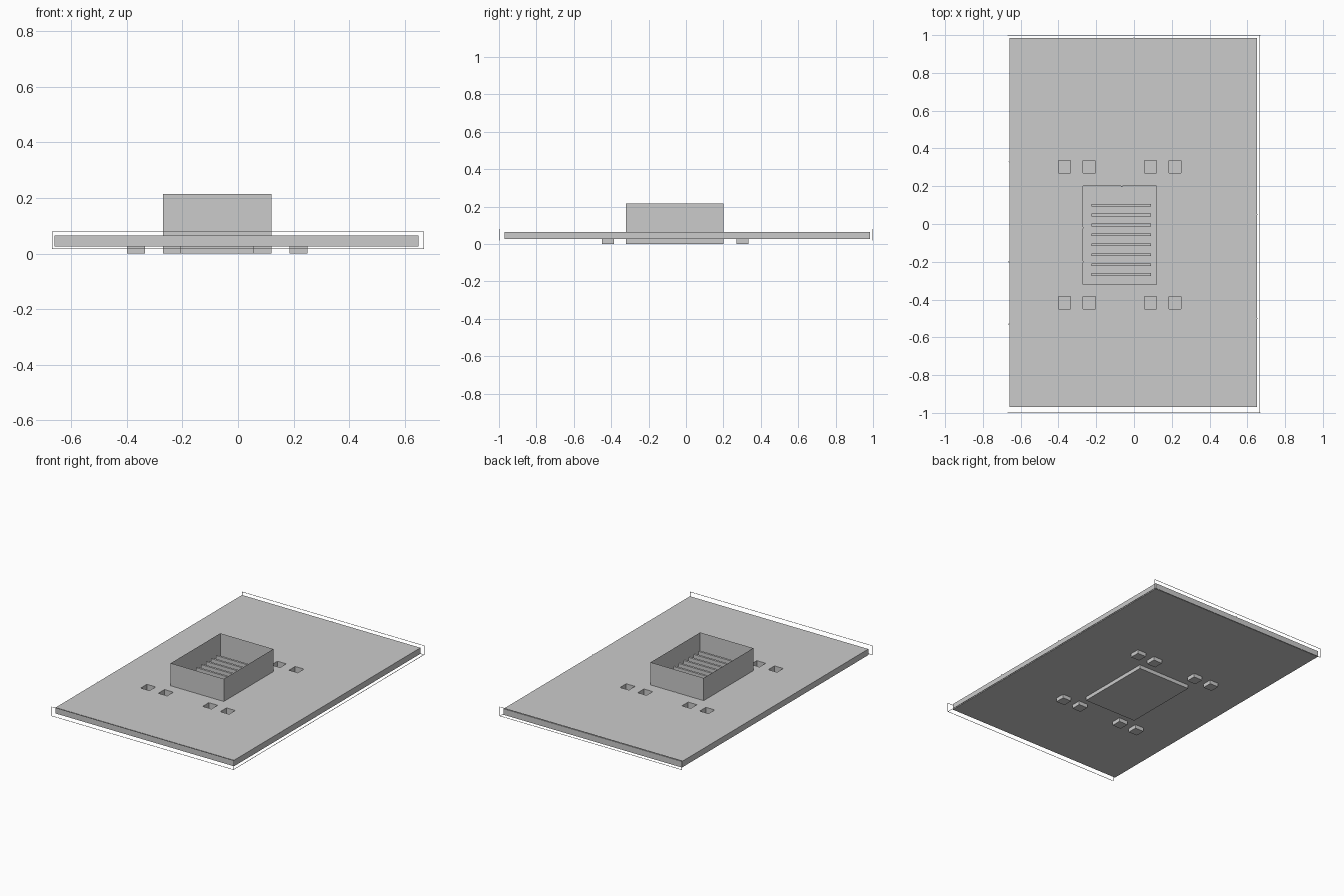
import bpy
from mathutils import Vector

if "Cube" in bpy.data.objects:
    bpy.data.objects.remove(bpy.data.objects["Cube"])

X0, X1, Y0, Y1 = -0.66, 0.65, -0.97, 0.985
ZB, ZT = 0.025, 0.065
PAD = 0.065


def add_mesh(name, verts, faces):
    me = bpy.data.meshes.new(name)
    me.from_pydata(verts, [], faces)
    ob = bpy.data.objects.new(name, me)
    bpy.context.collection.objects.link(ob)
    return ob


def box(name, a, b):
    v = [(x, y, z) for x in (a[0], b[0]) for y in (a[1], b[1]) for z in (a[2], b[2])]
    f = [(0, 1, 3, 2), (4, 6, 7, 5), (0, 4, 5, 1), (2, 3, 7, 6), (0, 2, 6, 4), (1, 5, 7, 3)]
    return add_mesh(name, v, f)


def well(name, x0, y0, x1, y1, top):
    """Open-topped thin-walled tub standing on z = 0."""
    v = [(x, y, z) for z in (0, top) for x, y in ((x0, y0), (x1, y0), (x1, y1), (x0, y1))]
    f = [(3, 2, 1, 0)] + [(i, (i + 1) % 4, (i + 1) % 4 + 4, i + 4) for i in range(4)]
    return add_mesh(name, v, f)


def strip(name, lines, w, z):
    """Flat narrow ribbons along polylines."""
    v, f = [], []
    for line in lines:
        for p, q in zip(line, line[1:]):
            p, q = Vector(p), Vector(q)
            d = (q - p).normalized() * w / 2
            n = Vector((-d.y, d.x))
            k = len(v)
            v += [(*c, z) for c in (p - d - n, q + d - n, q + d + n, p - d + n)]
            f.append((k, k + 1, k + 2, k + 3))
    return add_mesh(name, v, f)


# Openings: central housing and eight sockets
housing = (-0.27, -0.32, 0.12, 0.20)
sockets = [(x, y, x + PAD, y + PAD) for x in (-0.40, -0.27, 0.055, 0.185) for y in (-0.45, 0.27)]
holes = [housing] + sockets

# Floor plate with the openings left out
xs = sorted({X0, X1} | {round(h[i], 4) for h in holes for i in (0, 2)})
ys = sorted({Y0, Y1} | {round(h[i], 4) for h in holes for i in (1, 3)})
verts = [(x, y, z) for z in (ZB, ZT) for y in ys for x in xs]
nx, n = len(xs), len(xs) * len(ys)
faces = []
for j in range(len(ys) - 1):
    for i in range(nx - 1):
        cx, cy = (xs[i] + xs[i + 1]) / 2, (ys[j] + ys[j + 1]) / 2
        if any(h[0] < cx < h[2] and h[1] < cy < h[3] for h in holes):
            continue
        a = j * nx + i
        q = (a, a + 1, a + nx + 1, a + nx)
        faces.append(q[::-1])
        faces.append(tuple(k + n for k in q))
last = n - nx
for i in range(nx - 1):
    faces += [(i, i + 1, i + 1 + n, i + n), (last + i + 1, last + i, last + i + n, last + i + 1 + n)]
for j in range(len(ys) - 1):
    a, b = j * nx, (j + 1) * nx
    faces += [(b, a, a + n, b + n), (a + nx - 1, b + nx - 1, b + nx - 1 + n, a + nx - 1 + n)]
add_mesh("floor_plate", verts, faces)

# Housing and sockets
well("vent_housing", *housing, 0.215)
for s in sockets:
    well("socket", *s, ZT)

# Vent fins inside the housing
for k in range(8):
    y = 0.10 - k * 0.0525
    box("vent_fin", (-0.225, y - 0.007, 0.0), (0.09, y + 0.007, 0.12))

# Panel seams
strip("panel_seams", [
    [(0, Y1), (0, 0.51), (-0.065, 0.45), (-0.065, 0.20)],
    [(0.12, 0.05), (X1, 0.05)],
    [(X0, 0.33), (-0.30, -0.02), (-0.27, -0.02)],
    [(X0, -0.20), (-0.27, -0.20)],
    [(X0, -0.53), (-0.10, -0.53), (-0.065, -0.49), (-0.065, -0.32)],
    [(0.12, -0.235), (0.385, -0.235), (X1, -0.50)],
], 0.007, ZT + 0.001)

# Hairline borders inside the panels
strip("panel_borders", [
    [(-0.60, 0.335), (-0.60, 0.92), (0.58, 0.92), (0.58, 0.46), (0.52, 0.40)],
    [(-0.60, 0.335), (-0.47, 0.335)],
    [(-0.205, 0.335), (0.055, 0.335)], [(0.25, 0.335), (0.52, 0.335)],
    [(-0.44, 0.31), (-0.335, 0.205)],
    [(0.58, 0.27), (0.58, -0.02)],
    [(-0.60, -0.32), (-0.335, -0.32)],
    [(0.58, -0.02), (0.58, -0.515), (0.19, -0.515)],
    [(0.58, -0.58), (0.58, -0.905), (0.385, -0.905), (0.315, -0.835)],
    [(-0.56, -0.81), (-0.60, -0.775)],
    [(-0.47, -0.905), (0.12, -0.905)],
], 0.003, ZT + 0.001)

# Hairline trim standing just outside the plate edge
t = 0.002
for y in (-1.0, 1.0 - t):
    for z in (0.017, 0.077):
        box("edge_trim", (-0.67, y, z), (0.67, y + t, z + t))
    for x in (-0.67, 0.668):
        box("edge_trim_post", (x, y, 0.017), (x + t, y + t, 0.079))
box("side_trim", (0.665, -1.0, 0.017), (0.667, 1.0, 0.019))
